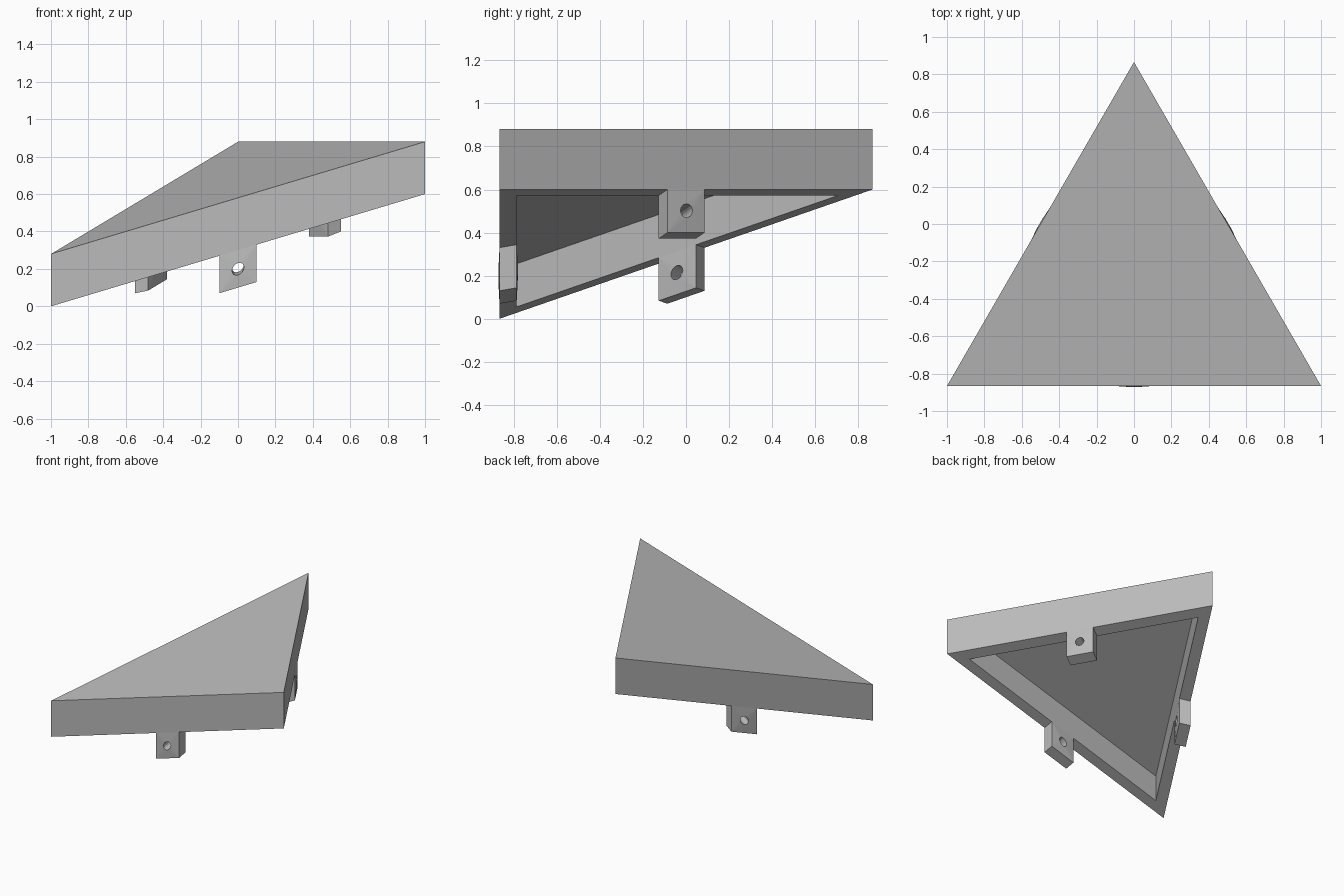
import bpy, bmesh
from math import sin, cos, pi, sqrt, radians
from mathutils import Matrix, Vector

if "Cube" in bpy.data.objects:
    bpy.data.objects.remove(bpy.data.objects["Cube"])

WALL = 0.08      # wall and tab thickness
HEIGHT = 0.28    # full height of the rim
CAVITY = 0.20    # depth of the hollow below
TAB = 0.20       # tab width and drop
HOLE_R = 0.032
BULGE = 0.005    # hole rim stands slightly proud of the tab
SIDES = 16
APOTHEM = 1 / sqrt(3)

grey = bpy.data.materials.new("plain_grey")
grey.use_nodes = True
colour = (0.5, 0.5, 0.5, 1)
grey.diffuse_color = colour
grey.node_tree.nodes["Principled BSDF"].inputs["Base Color"].default_value = colour

# Shear that tilts the flat layout while keeping the walls upright
tilt = Matrix.Identity(4)
tilt[2][0], tilt[2][1], tilt[2][3] = 0.3, 0.1732, 0.45
place = tilt @ Matrix.Translation((0, APOTHEM - sqrt(3) / 2, 0))


def finish(bm, name, matrix):
    bm.transform(matrix)
    bmesh.ops.recalc_face_normals(bm, faces=bm.faces)
    mesh = bpy.data.meshes.new(name)
    bm.to_mesh(mesh)
    bm.free()
    mesh.materials.append(grey)
    obj = bpy.data.objects.new(name, mesh)
    bpy.context.collection.objects.link(obj)


def bridge(bm, a, b):
    for i in range(len(a)):
        j = (i + 1) % len(a)
        bm.faces.new((a[i], a[j], b[j], b[i]))


# Hollow triangular panel, open underneath
bm = bmesh.new()


def triangle(apothem, z):
    angles = [radians(a) for a in (210, 330, 90)]
    return [bm.verts.new((2 * apothem * cos(a), 2 * apothem * sin(a), z)) for a in angles]


loops = [triangle(APOTHEM, HEIGHT), triangle(APOTHEM, 0),
         triangle(APOTHEM - WALL, 0), triangle(APOTHEM - WALL, CAVITY)]
for upper, lower in zip(loops, loops[1:]):
    bridge(bm, upper, lower)
bm.faces.new(loops[0])
bm.faces.new(loops[-1])
finish(bm, "triangular_panel", place)


# Mounting tab with a through hole, one under the middle of each side
def add_tab(name, angle):
    bm = bmesh.new()
    corners, rims = [], []
    mid = Vector((0, 0, -TAB / 2))
    for y, proud in ((-APOTHEM, -BULGE), (WALL - APOTHEM, BULGE)):
        square = [bm.verts.new(mid + Vector((sx * TAB / 2, y, sz * TAB / 2)))
                  for sx, sz in ((1, 1), (-1, 1), (-1, -1), (1, -1))]
        rim = []
        for i in range(SIDES):
            a = 2 * pi * i / SIDES
            rim.append(bm.verts.new(mid + Vector((HOLE_R * cos(a), y + proud, HOLE_R * sin(a)))))
        # Fan from each corner to its quarter of the rim
        quarter = SIDES // 4
        for i in range(SIDES):
            bm.faces.new((rim[i], rim[(i + 1) % SIDES], square[i // quarter]))
        for k in range(4):
            bm.faces.new((rim[k * quarter], square[k], square[k - 1]))
        corners.append(square)
        rims.append(rim)
    bridge(bm, *corners)
    bridge(bm, *rims)
    finish(bm, name, place @ Matrix.Rotation(angle, 4, "Z"))


for k, side in enumerate(("front", "left", "right")):
    add_tab(side + "_tab", k * radians(120))
